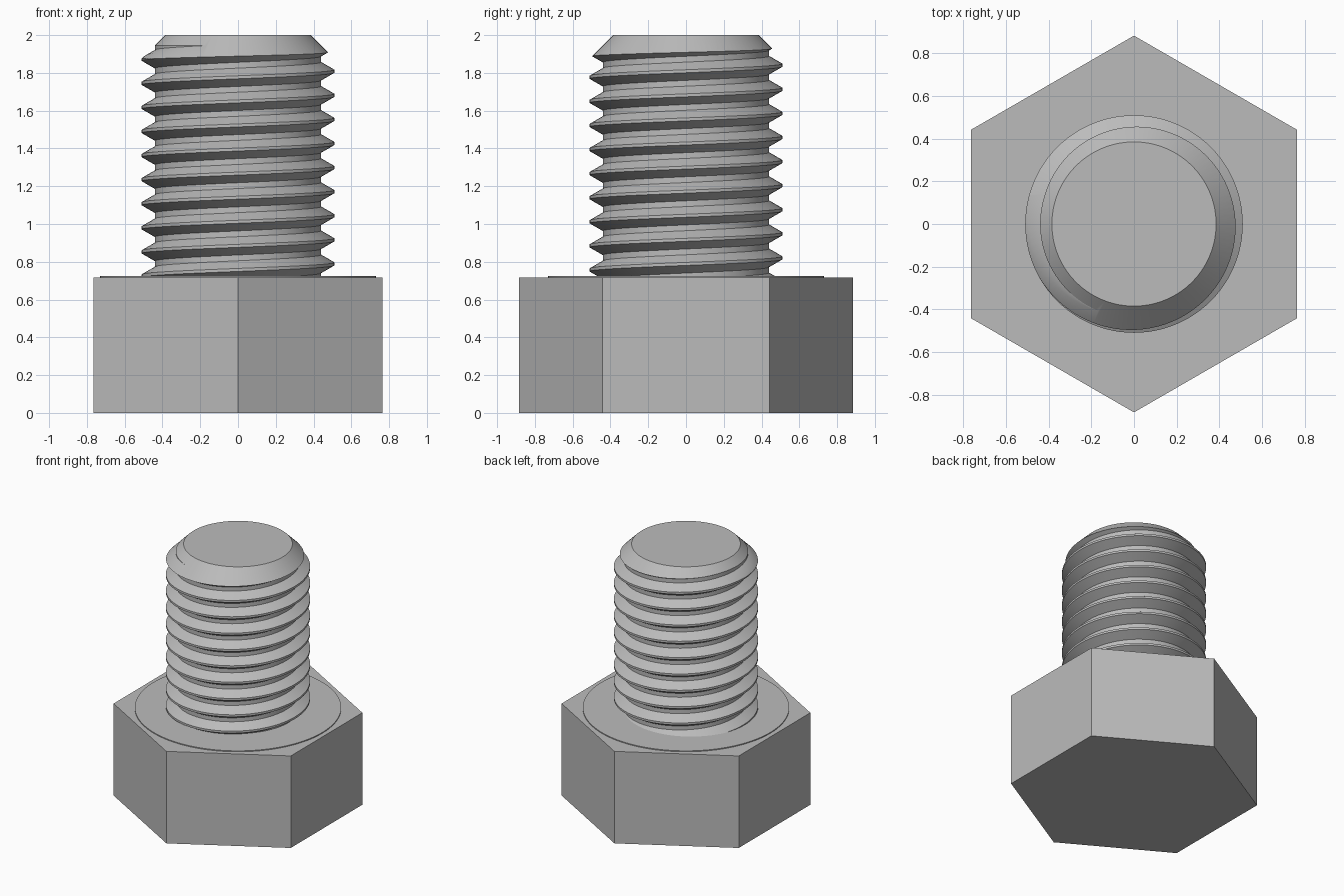
import bpy, bmesh
from math import pi, sin, cos, tan, radians

if "Cube" in bpy.data.objects:
    bpy.data.objects.remove(bpy.data.objects["Cube"])

HEAD_TOP, WASHER_TOP, TOP = 0.718, 0.725, 2.0
CREST_R, ROOT_R, PITCH = 0.51, 0.44, 0.1275
SEGMENTS = 96

steel = bpy.data.materials.new("grey steel")
steel.use_nodes = True
GREY = (0.5, 0.5, 0.5, 1)
steel.diffuse_color = GREY
for node in steel.node_tree.nodes:
    if node.type == "BSDF_PRINCIPLED":
        node.inputs["Base Color"].default_value = GREY


def finish(name, bm):
    """Turn a bmesh into a named steel object."""
    bmesh.ops.recalc_face_normals(bm, faces=bm.faces[:])
    mesh = bpy.data.meshes.new(name)
    bm.to_mesh(mesh)
    bm.free()
    mesh.materials.append(steel)
    obj = bpy.data.objects.new(name, mesh)
    bpy.context.collection.objects.link(obj)
    return obj


def lathe(name, profile, sides, phase=0.0):
    """Closed solid from (radius, z) rings, capped at both ends."""
    bm = bmesh.new()
    rings = [[bm.verts.new((r * cos(phase + 2 * pi * s / sides),
                            r * sin(phase + 2 * pi * s / sides), z))
              for s in range(sides)] for r, z in profile]
    for low, high in zip(rings, rings[1:]):
        for s in range(sides):
            t = (s + 1) % sides
            bm.faces.new((low[s], low[t], high[t], high[s]))
    bm.faces.new(rings[0][::-1])
    bm.faces.new(rings[-1])
    return finish(name, bm)


def smooth(obj):
    bpy.ops.object.select_all(action="DESELECT")
    obj.select_set(True)
    bpy.context.view_layer.objects.active = obj
    bpy.ops.object.shade_smooth_by_angle(angle=radians(25))


# Hexagonal head and the thin washer face on it
lathe("hex_head", [(0.883, 0), (0.883, HEAD_TOP)], 6, pi / 2)
smooth(lathe("washer_face", [(0.73, 0.69), (0.73, WASHER_TOP)], SEGMENTS))

# Overlong right-hand thread: each row follows one helix of the tooth profile
half_crest = PITCH / 16
flank = (CREST_R - ROOT_R) * tan(radians(30))
tooth = [(CREST_R, -half_crest), (CREST_R, half_crest),
         (ROOT_R, half_crest + flank), (ROOT_R, PITCH - half_crest - flank)]
START = WASHER_TOP - 2.5 * PITCH
TURNS = 14
bm = bmesh.new()
columns = []
for s in range(SEGMENTS):
    a = 2 * pi * s / SEGMENTS
    columns.append([bm.verts.new((r * cos(a), r * sin(a),
                                  START + PITCH * (turn + s / SEGMENTS) + dz))
                    for turn in range(TURNS) for r, dz in tooth])
for s in range(SEGMENTS):
    left = columns[s]
    # The last column joins the first one a full turn higher
    right = columns[s + 1] if s + 1 < SEGMENTS else columns[0][len(tooth):]
    for k in range(min(len(left), len(right)) - 1):
        bm.faces.new((left[k], right[k], right[k + 1], left[k + 1]))

# Close both ends with fans, well outside the finished shank
bottom, top = bm.verts.new((0, 0, 0.1)), bm.verts.new((0, 0, 2.7))
for edge in [e for e in bm.edges if e.is_boundary]:
    v, w = edge.verts
    bm.faces.new((v, w, bottom if v.co.z < 1.2 else top))
bmesh.ops.triangulate(bm, faces=bm.faces[:])
shank = finish("threaded_shank", bm)

# Trim the thread to length, with a 45 degree chamfer at the tip
TIP_R, WIDE_R = 0.385, 0.6
trim = lathe("shank_trim", [(WIDE_R, 0.68), (WIDE_R, TOP - WIDE_R + TIP_R),
                            (TIP_R, TOP)], SEGMENTS, pi / SEGMENTS)
trim.hide_render = True
cut = shank.modifiers.new("trim", "BOOLEAN")
cut.operation = "INTERSECT"
cut.solver = "EXACT"
cut.object = trim
bpy.context.view_layer.objects.active = shank
bpy.ops.object.modifier_apply(modifier=cut.name)
bpy.data.objects.remove(trim)
smooth(shank)
